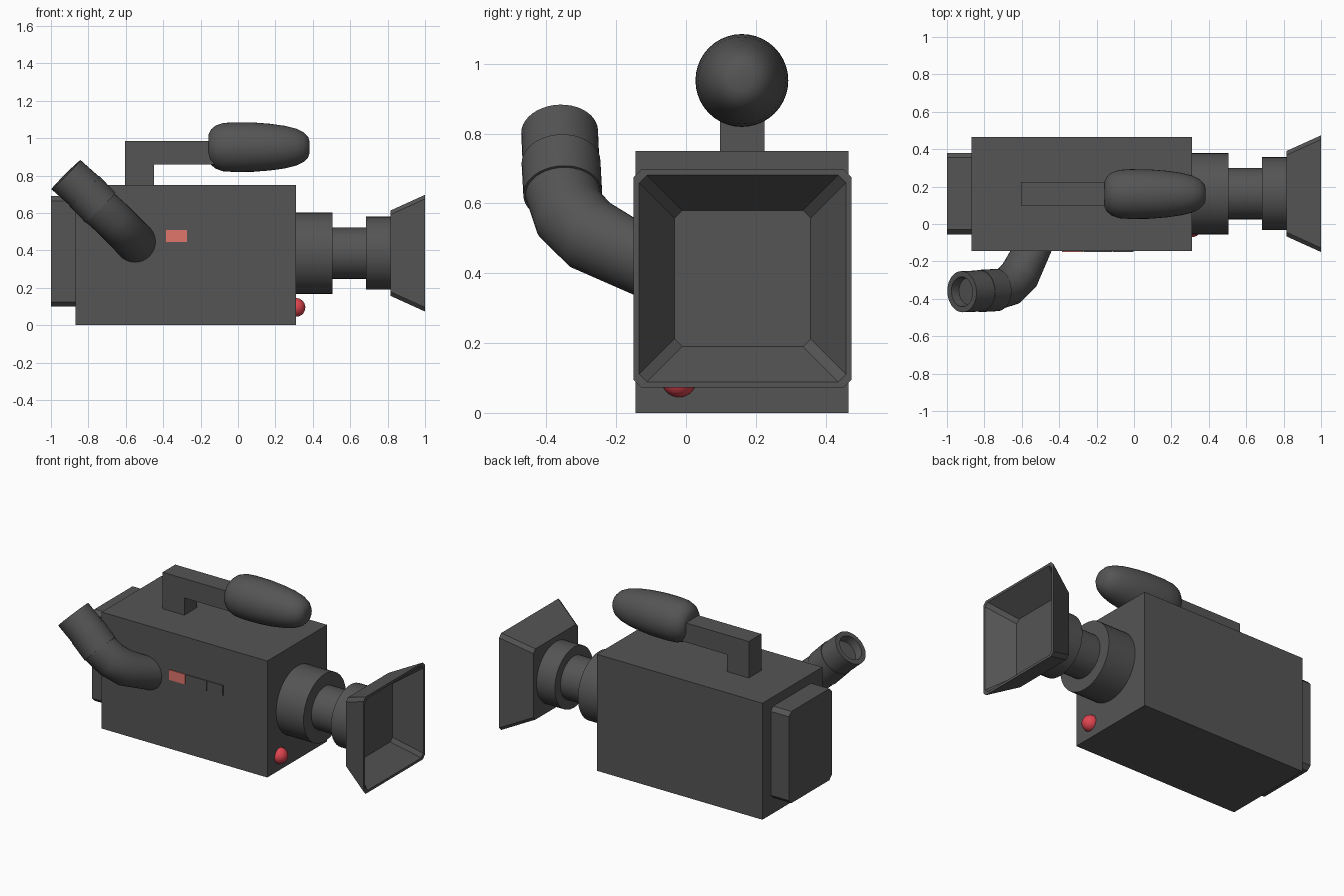
import bpy, bmesh
from mathutils import Vector
from math import cos, sin, tau, radians

if "Cube" in bpy.data.objects:
    bpy.data.objects.remove(bpy.data.objects["Cube"])


def material(name, rgb):
    m = bpy.data.materials.new(name)
    m.diffuse_color = (*rgb, 1)
    m.use_nodes = True
    m.node_tree.nodes["Principled BSDF"].inputs["Base Color"].default_value = m.diffuse_color
    return m


GREY = material("dark_grey", (0.09, 0.09, 0.09))
RED = material("red", (0.75, 0.06, 0.08))
PINK = material("pale_red", (0.75, 0.18, 0.15))


def finish(name, bm, mat=GREY, smooth=True):
    bmesh.ops.recalc_face_normals(bm, faces=bm.faces)
    me = bpy.data.meshes.new(name)
    bm.to_mesh(me)
    bm.free()
    me.materials.append(mat)
    ob = bpy.data.objects.new(name, me)
    bpy.context.collection.objects.link(ob)
    if smooth:
        bpy.ops.object.select_all(action='DESELECT')
        ob.select_set(True)
        bpy.context.view_layer.objects.active = ob
        bpy.ops.object.shade_smooth_by_angle(angle=radians(35))
    return ob


def box(name, x, y, z, mat=GREY, chamfer=0):
    """Box from (min, max) ranges, optionally chamfered along its x edges."""
    bm = bmesh.new()
    bmesh.ops.create_cube(bm, size=1)
    for v in bm.verts:
        v.co = [r[0] + (c + 0.5) * (r[1] - r[0]) for c, r in zip(v.co, (x, y, z))]
    if chamfer:
        edges = [e for e in bm.edges if abs(e.verts[0].co.x - e.verts[1].co.x) > 1e-4]
        bmesh.ops.bevel(bm, geom=edges, offset=chamfer, segments=1, affect='EDGES')
    return finish(name, bm, mat, False)


def loft(bm, loops):
    rings = [[bm.verts.new(p) for p in loop] for loop in loops]
    n = len(rings[0])
    for a, b in zip(rings, rings[1:]):
        for i in range(n):
            j = (i + 1) % n
            bm.faces.new((a[i], a[j], b[j], b[i]))
    bm.faces.new(rings[0][::-1])
    bm.faces.new(rings[-1])


def tube(name, stations, seg=40):
    """Skin circles given as (centre, normal, radius)."""
    loops = []
    for c, n, r in stations:
        n = Vector(n).normalized()
        u = Vector((1, 0, 1)).cross(n).normalized()
        w = n.cross(u)
        loops.append([Vector(c) + r * (u * cos(tau * i / seg) + w * sin(tau * i / seg))
                      for i in range(seg)])
    bm = bmesh.new()
    loft(bm, loops)
    return finish(name, bm)


def lathe_x(name, y, z, profile):
    return tube(name, [((x, y, z), (1, 0, 0), r) for x, r in profile])


# Body shell, base, front housing and battery
WIDE = (-0.145, 0.465)
box("body_shell", (-0.87, 0.13), WIDE, (0.14, 0.75))
box("body_base", (-0.87, 0.13), WIDE, (0, 0.14))
box("front_housing", (0.13, 0.31), WIDE, (0, 0.75))
box("battery", (-1, -0.87), (-0.055, 0.38), (0.10, 0.69), chamfer=0.025)

# Lens barrel, neck and ring
CY, CZ = 0.162, 0.385
lathe_x("lens_barrel", CY, CZ, [(0.30, 0.217), (0.505, 0.217)])
lathe_x("lens_neck", CY, CZ, [(0.50, 0.137), (0.69, 0.137)])
lathe_x("lens_ring", CY, CZ, [(0.685, 0.195), (0.82, 0.195)])


# Hollow square lens hood with clipped corners
def square(x, h, c=0.022):
    pts = [(h, h - c), (h - c, h), (c - h, h), (-h, h - c),
           (-h, c - h), (c - h, -h), (h - c, -h), (h, c - h)]
    return [(x, CY + a, CZ + b) for a, b in pts]


bm = bmesh.new()
loft(bm, [square(0.815, 0.228), square(1, 0.312), square(1, 0.296), square(0.85, 0.195)])
finish("lens_hood", bm, smooth=False)

# Handle: L-shaped profile extruded across y
bm = bmesh.new()
profile = [(-0.605, 0.74), (-0.45, 0.74), (-0.45, 0.86), (-0.12, 0.86),
           (-0.12, 0.985), (-0.605, 0.985)]
loft(bm, [[(x, y, z) for x, z in profile] for y in (0.097, 0.225)])
finish("handle", bm, smooth=False)

# Microphone windshield
lathe_x("microphone", 0.16, 0.952, [
    (-0.157, 0.07), (-0.145, 0.094), (-0.12, 0.115), (-0.08, 0.129), (-0.02, 0.133),
    (0.08, 0.132), (0.17, 0.125), (0.25, 0.114), (0.31, 0.099), (0.35, 0.08),
    (0.375, 0.055), (0.383, 0.03)])

# Viewfinder: bent arm, collar and hollow eyepiece
AX = Vector((-0.7, -0.04, 0.7)).normalized()
tube("viewfinder_arm", [
    ((-0.55, -0.142, 0.445), (0, -1, 0), 0.11),
    ((-0.613, -0.275, 0.51), (-0.45, -0.75, 0.45), 0.108),
    ((-0.67, -0.332, 0.567), (-0.6, -0.4, 0.6), 0.108),
    ((-0.74, -0.353, 0.63), AX, 0.108)])
tube("viewfinder_collar", [
    ((-0.735, -0.353, 0.628), AX, 0.113), ((-0.822, -0.358, 0.718), AX, 0.113)])
tip = Vector((-0.92, -0.362, 0.805))
tube("eyepiece", [
    ((-0.82, -0.358, 0.716), AX, 0.11), (tip, AX, 0.11),
    (tip, AX, 0.08), (tip - AX * 0.05, AX, 0.072)])

# Side buttons
for name, x0, x1, mat in (("record_button", -0.385, -0.272, PINK),
                          ("middle_button", -0.27, -0.117, GREY),
                          ("end_button", -0.115, -0.003, GREY)):
    box(name, (x0, x1), (-0.151, -0.14), (0.445, 0.51), mat)

# Tally lamp
bm = bmesh.new()
bmesh.ops.create_uvsphere(bm, u_segments=24, v_segments=14, radius=0.05)
bmesh.ops.translate(bm, verts=bm.verts, vec=(0.31, -0.02, 0.095))
finish("tally_lamp", bm, RED)
